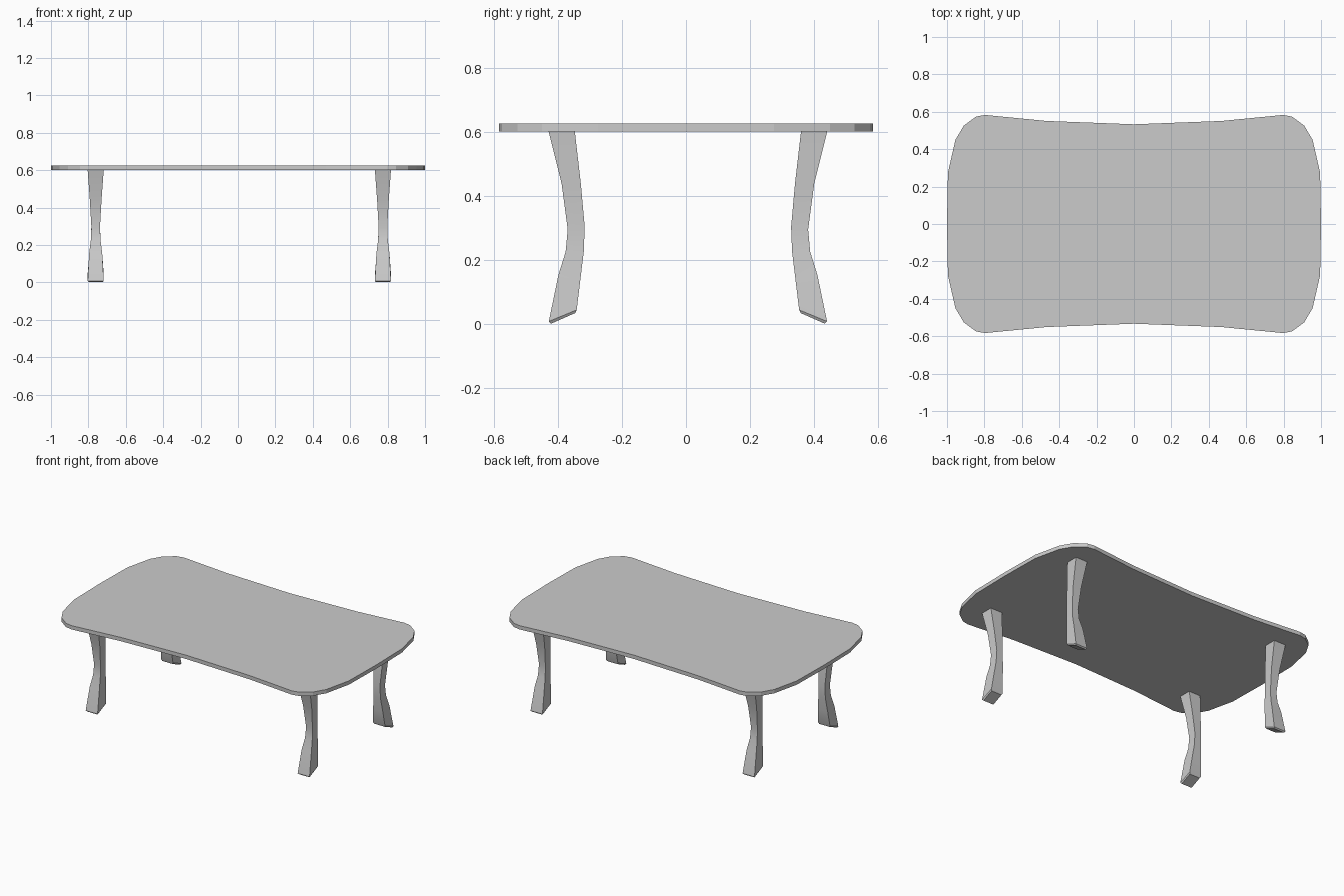
import bpy, bmesh

if "Cube" in bpy.data.objects:
    bpy.data.objects.remove(bpy.data.objects["Cube"])

def finish(bm, name):
    bmesh.ops.recalc_face_normals(bm, faces=bm.faces)
    me = bpy.data.meshes.new(name)
    bm.to_mesh(me)
    bm.free()
    ob = bpy.data.objects.new(name, me)
    bpy.context.collection.objects.link(ob)
    return ob

# Table top: one quadrant of the outline, mirrored into a closed loop
quad = [(1.0, 0.0), (0.995, 0.275), (0.955, 0.45), (0.91, 0.526),
        (0.845, 0.574), (0.797, 0.583), (0.47, 0.551), (0.0, 0.533)]
half = quad + [(-x, y) for x, y in reversed(quad[:-1])]
outline = half + [(x, -y) for x, y in reversed(half[1:-1])]
bm = bmesh.new()
base = bm.faces.new([bm.verts.new((x, y, 0.6)) for x, y in outline])
ext = bmesh.ops.extrude_face_region(bm, geom=[base], use_keep_orig=True)
bmesh.ops.translate(bm, vec=(0, 0, 0.025),
                    verts=[g for g in ext["geom"] if isinstance(g, bmesh.types.BMVert)])
finish(bm, "table_top")

# Leg cross-sections: outer y, outer z, inner y, inner z, half width in x
SECTIONS = [(0.441, 0.602, 0.359, 0.602, 0.043),
            (0.400, 0.4375, 0.340, 0.4375, 0.031),
            (0.381, 0.295, 0.328, 0.303, 0.023),
            (0.3875, 0.225, 0.331, 0.225, 0.026),
            (0.410, 0.153, 0.342, 0.135, 0.035),
            (0.440, 0.008, 0.353, 0.044, 0.043),
            (0.433, 0.001, 0.358, 0.034, 0.038)]

def leg(name, sx, sy):
    bm = bmesh.new()
    rings = []
    for yo, zo, yi, zi, w in SECTIONS:
        pts = [(-w, yo, zo), (w, yo, zo), (w, yi, zi), (-w, yi, zi)]
        # leg set sits slightly off the centre of the top
        rings.append([bm.verts.new((sx * 0.768 + 0.007 + x,
                                    sy * (y - 0.006) + 0.006, z)) for x, y, z in pts])
    for a, b in zip(rings, rings[1:]):
        for i in range(4):
            j = (i + 1) % 4
            bm.faces.new((a[i], a[j], b[j], b[i]))
    bm.faces.new(rings[0])
    bm.faces.new(rings[-1])
    ob = finish(bm, name)
    bpy.context.view_layer.objects.active = ob
    bpy.ops.object.select_all(action='DESELECT')
    ob.select_set(True)
    bpy.ops.object.shade_smooth_by_angle()

for sx, xn in ((-1, "left"), (1, "right")):
    for sy, yn in ((-1, "front"), (1, "back")):
        leg(f"{yn}_{xn}_leg", sx, sy)
